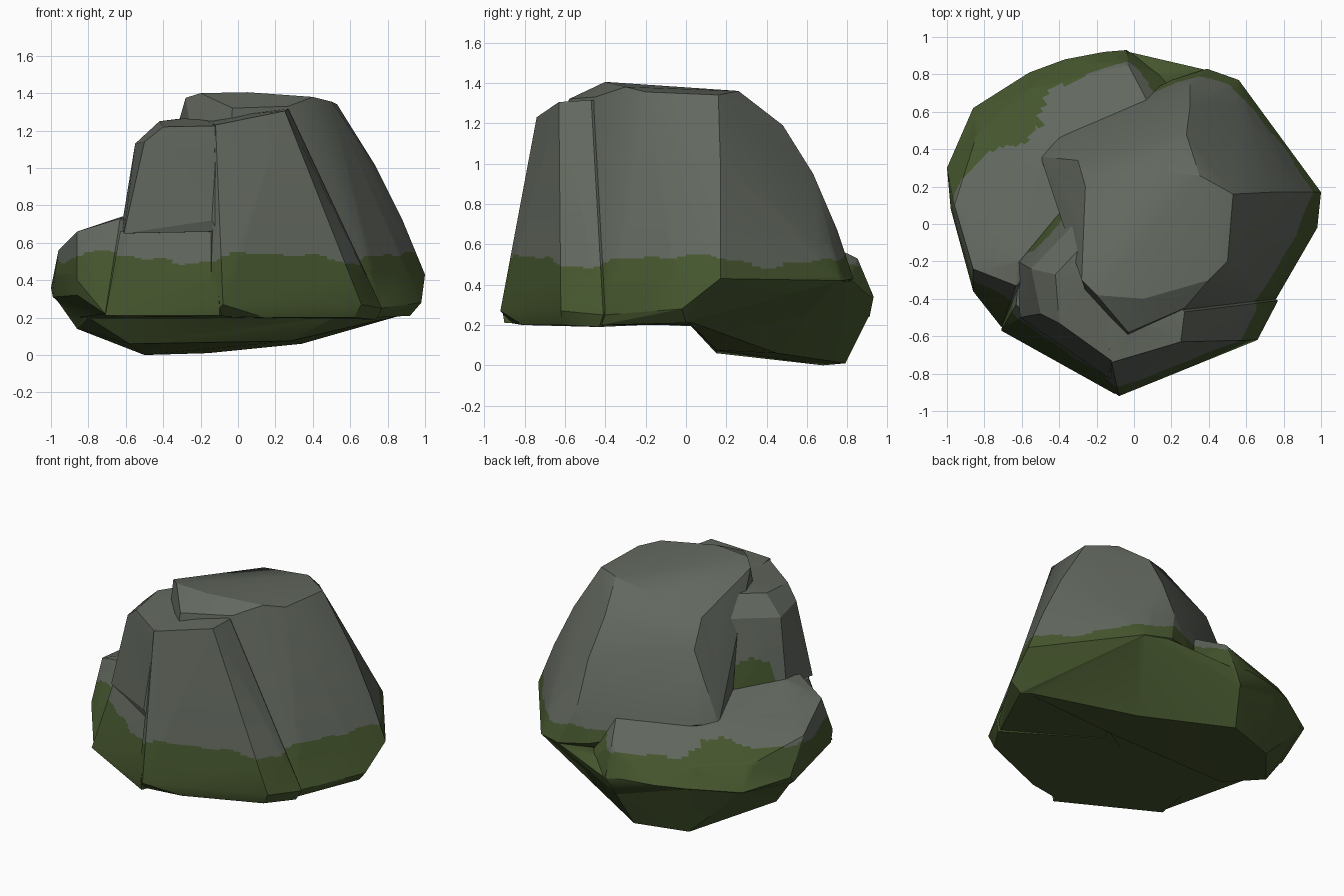
import bpy, bmesh, math
from mathutils import Vector


def material(name, rgb):
    m = bpy.data.materials.new(name)
    m.diffuse_color = (*rgb, 1)
    return m


def chunk(name, points):
    """Faceted stone chunk: the convex hull of its corner points."""
    bm = bmesh.new()
    for p in points:
        bm.verts.new(p)
    bmesh.ops.convex_hull(bm, input=bm.verts[:])
    bmesh.ops.delete(bm, geom=[v for v in bm.verts if not v.link_faces], context='VERTS')
    bmesh.ops.recalc_face_normals(bm, faces=bm.faces[:])
    me = bpy.data.meshes.new(name)
    bm.to_mesh(me)
    bm.free()
    ob = bpy.data.objects.new(name, me)
    bpy.context.collection.objects.link(ob)
    return ob


# Main boulder: tall sloping mass with the top plateau
boulder = chunk("mossy_boulder", [
    # lower rim
    (-0.1, -0.8, 0.22), (0.6, -0.5, 0.21), (0.73, -0.42, 0.2), (0.76, -0.4, 0.25),
    (0.92, 0.0, 0.21), (0.98, -0.02, 0.28), (1.0, 0.17, 0.43), (0.56, 0.77, 0.42),
    (0.39, 0.83, 0.43), (0.2, 0.77, 0.45), (0.45, 0.05, 0.2), (0.3, 0.5, 0.22),
    (-0.3, 0.3, 0.22),
    # flanks
    (0.88, 0.17, 0.72), (0.73, 0.17, 1.02), (0.3, 0.75, 0.67), (0.3, 0.63, 0.95),
    (0.28, 0.48, 1.19), (0.1, 0.62, 0.66), (-0.4, 0.46, 0.62), (-0.5, 0.36, 0.61),
    (-0.3, 0.34, 1.06), (-0.4, 0.08, 0.68),
    # plateau
    (-0.28, 0.03, 1.25), (-0.28, -0.3, 1.375), (-0.26, -0.3, 1.26), (-0.2, -0.38, 1.4),
    (-0.03, -0.58, 1.32), (-0.02, -0.585, 1.27), (0.05, -0.4, 1.405), (0.4, -0.3, 1.38),
    (0.27, -0.45, 1.33), (0.5, -0.2, 1.355), (0.53, 0.16, 1.34), (0.35, 0.26, 1.36),
    (0.0, 0.28, 1.31), (-0.26, 0.2, 1.22),
])

# Raised slab on the front with a chamfered right edge
slab = chunk("front_slab", [
    (-0.15, -0.87, 0.21), (-0.08, -0.92, 0.27), (0.14, -0.81, 0.2), (0.62, -0.61, 0.2),
    (0.66, -0.62, 0.27), (0.74, -0.43, 0.19), (0.77, -0.41, 0.25), (-0.12, -0.74, 1.23),
    (0.25, -0.63, 1.305), (0.27, -0.47, 1.315), (-0.2, -0.28, 1.255), (0.0, -0.5, 1.285),
    (0.0, 0.0, 0.21), (0.0, -0.1, 1.2),
])

# Lower block at the front left, with a slight overhang at its foot
block = chunk("front_left_block", [
    (-0.61, -0.5, 0.65), (-0.11, -0.82, 0.66), (-0.14, -0.82, 0.72), (-0.62, -0.2, 0.7),
    (-0.41, 0.06, 0.66), (-0.55, -0.24, 1.13), (-0.5, -0.48, 1.14), (-0.42, -0.27, 1.25),
    (-0.4, -0.53, 1.22), (-0.3, 0.02, 1.15), (-0.26, -0.1, 1.27), (-0.11, -0.738, 1.225),
    (-0.24, -0.3, 1.27), (0.1, -0.2, 1.27), (0.1, -0.1, 0.66),
])

# Flared skirt beneath the block
skirt = chunk("front_left_skirt", [
    (-0.71, -0.57, 0.21), (-0.1, -0.9, 0.21), (-0.1, -0.91, 0.27), (-0.63, -0.43, 0.66),
    (-0.58, -0.48, 0.67), (-0.13, -0.77, 0.67), (-0.6, -0.1, 0.67), (0.1, 0.0, 0.67),
    (0.2, 0.0, 0.205), (-0.6, 0.0, 0.2),
])

# Low shelf wrapping the back left
shelf = chunk("back_left_shelf", [
    # top
    (-0.86, -0.24, 0.66), (-0.63, -0.33, 0.73), (-0.62, -0.2, 0.74), (-0.5, 0.36, 0.63),
    (0.09, 0.62, 0.64), (-0.03, 0.85, 0.53), (-0.96, 0.1, 0.56), (-0.84, 0.48, 0.48),
    (-0.56, 0.72, 0.48),
    # outer edge
    (-0.98, 0.08, 0.42), (-1.0, 0.3, 0.36), (-0.99, 0.25, 0.31), (-0.86, 0.62, 0.34),
    (-0.56, 0.81, 0.36), (-0.37, 0.88, 0.36), (-0.16, 0.92, 0.36), (-0.04, 0.93, 0.34),
    (-0.1, 0.91, 0.24), (0.07, 0.86, 0.33), (0.2, 0.78, 0.35), (-0.86, -0.36, 0.4),
    (-0.86, -0.34, 0.32), (-0.71, -0.55, 0.22),
    # underside
    (-0.86, 0.2, 0.2), (-0.75, 0.0, 0.195), (0.2, 0.0, 0.195), (0.1, 0.7, 0.2),
])

# Foot under the back half that carries the overhanging front
foot = chunk("back_foot", [
    (-0.5, 0.68, 0.0), (-0.16, 0.79, 0.01), (-0.58, 0.15, 0.06), (0.28, 0.15, 0.075),
    (0.34, 0.45, 0.06), (-0.86, 0.25, 0.14), (-0.8, 0.06, 0.2), (0.5, 0.02, 0.2),
    (0.0, 0.02, 0.2), (-0.98, 0.26, 0.31), (-0.85, 0.61, 0.34), (-0.56, 0.8, 0.35),
    (-0.1, 0.905, 0.24), (-0.05, 0.925, 0.33), (0.07, 0.855, 0.34), (0.2, 0.78, 0.41),
    (0.38, 0.825, 0.42), (0.55, 0.768, 0.415), (0.99, 0.17, 0.425), (0.9, 0.01, 0.22),
])

# Fuse the chunks into one solid stone
parts = [slab, block, skirt, shelf, foot]
for p in parts:
    mod = boulder.modifiers.new(p.name, 'BOOLEAN')
    mod.operation = 'UNION'
    mod.solver = 'EXACT'
    mod.object = p
bpy.context.view_layer.update()
deps = bpy.context.evaluated_depsgraph_get()
fused = bpy.data.meshes.new_from_object(boulder.evaluated_get(deps))
boulder.modifiers.clear()
boulder.data = fused
for p in parts:
    bpy.data.objects.remove(p, do_unlink=True)

fused.materials.clear()
fused.materials.append(material("grey_stone", (0.122, 0.138, 0.113)))
fused.materials.append(material("green_moss", (0.06, 0.092, 0.027)))

# Slice the stone finely where the moss edge runs
bm = bmesh.new()
bm.from_mesh(fused)
bmesh.ops.triangulate(bm, faces=bm.faces[:])


def slice_faces(keep, point, normal):
    faces = [f for f in bm.faces if keep(f.calc_center_median())]
    geom = set(faces)
    for f in faces:
        geom.update(f.edges)
        geom.update(f.verts)
    bmesh.ops.bisect_plane(bm, geom=list(geom), dist=1e-5, plane_co=point, plane_no=normal)


def in_band(c):
    return 0.44 < c.z < 0.60


def near_patch(c):
    return -0.72 < c.x < -0.3 and -0.3 < c.y < 0.12 and 0.64 < c.z < 0.92


for i in range(17):
    slice_faces(lambda c: True, (0, 0, 0.44 + 0.01 * i), (0, 0, 1))
for i in range(14):
    slice_faces(lambda c: c.x < -0.25 and -0.45 < c.y < 0.2, (0, 0, 0.64 + 0.02 * i), (0, 0, 1))
for i in range(60):
    a = math.radians(3 * i)
    side = (-math.sin(a), math.cos(a), 0)
    slice_faces(in_band, (0, 0, 0), side)
    slice_faces(near_patch, (0, 0, 0), side)


# Moss: everything below a wavy line, plus a patch in the left cleft
def moss_line(c):
    t = math.atan2(c.y, c.x)
    z = 0.52 + 0.025 * math.sin(5 * t + 2) + 0.012 * math.sin(11 * t) + 0.008 * math.sin(23 * t)
    return z + (0.02 if c.x < -0.5 and c.y > 0.1 else 0)


patch = Vector((-0.49, -0.03, 0.76))
for f in bm.faces:
    c = f.calc_center_median()
    mossy = c.z < moss_line(c) or (near_patch(c) and (c - patch).length < 0.14 and f.normal.z < 0.7)
    f.material_index = 1 if mossy else 0
bm.to_mesh(fused)
bm.free()

bpy.ops.object.select_all(action='DESELECT')
boulder.select_set(True)
bpy.context.view_layer.objects.active = boulder
bpy.ops.object.shade_smooth_by_angle(angle=math.radians(24))
